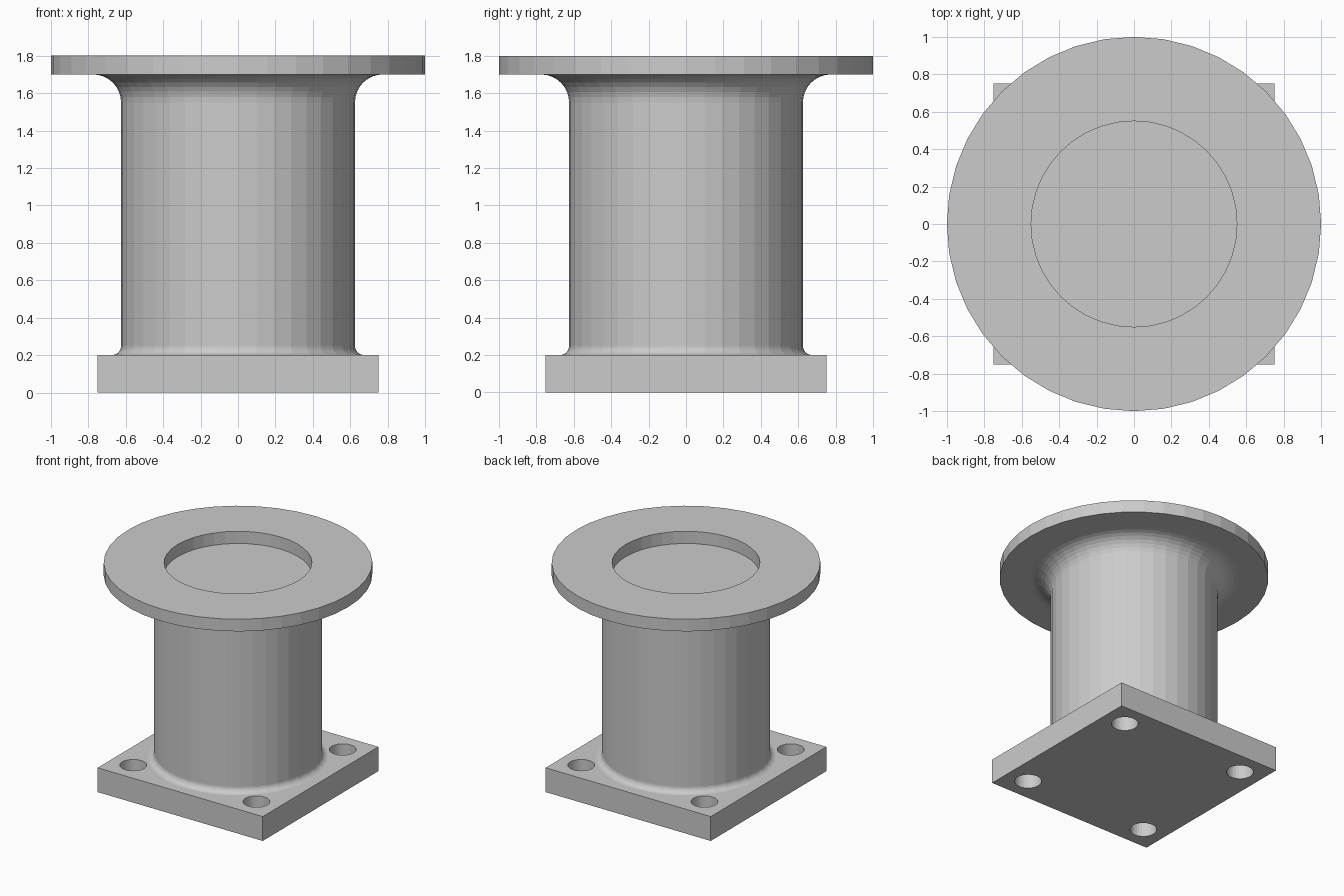
import bpy, bmesh
from math import sin, cos, pi

cube = bpy.data.objects.get("Cube")
if cube:
    bpy.data.objects.remove(cube)

SIDES = 40
BODY_R = 0.625
BASE_TOP, FLANGE_LOW, TOP = 0.2, 1.7, 1.8

grey = bpy.data.materials.new("plain grey")
grey.use_nodes = True
grey.diffuse_color = (0.6, 0.6, 0.6, 1)
grey.node_tree.nodes["Principled BSDF"].inputs["Base Color"].default_value = (0.6, 0.6, 0.6, 1)


def make_object(name, bm):
    mesh = bpy.data.meshes.new(name)
    bm.to_mesh(mesh)
    bm.free()
    mesh.materials.append(grey)
    obj = bpy.data.objects.new(name, mesh)
    bpy.context.collection.objects.link(obj)
    return obj


def revolve(name, profile):
    """Spin a (radius, height) profile, listed so that faces point outward."""
    bm = bmesh.new()
    rings = []
    for r, z in profile:
        if r == 0:
            rings.append([bm.verts.new((0, 0, z))] * SIDES)
        else:
            rings.append([bm.verts.new((r * cos(2 * pi * i / SIDES), r * sin(2 * pi * i / SIDES), z))
                          for i in range(SIDES)])
    for low, high in zip(rings, rings[1:]):
        for i in range(SIDES):
            j = (i + 1) % SIDES
            corners = dict.fromkeys((low[i], low[j], high[j], high[i]))
            bm.faces.new(list(corners))
    return make_object(name, bm)


def fillet(radius, z, direction, steps=8):
    """Concave quarter arc from a flat face at height z to the body wall."""
    return [(BODY_R + radius * (1 - sin(a)), z + direction * radius * (1 - cos(a)))
            for a in (k * pi / 2 / steps for k in range(steps + 1))]


# Round column with a small fillet at the foot and a large one below the flange
revolve("column", fillet(0.05, BASE_TOP, 1) + fillet(0.15, FLANGE_LOW, -1)[::-1])

# Round top flange with a shallow recess
revolve("top_flange", [(BODY_R + 0.15, FLANGE_LOW), (1, FLANGE_LOW), (1, TOP),
                       (0.55, TOP), (0.55, FLANGE_LOW), (0, FLANGE_LOW)])

# Square base plate
bm = bmesh.new()
bmesh.ops.create_cube(bm, size=1)
bmesh.ops.scale(bm, vec=(1.5, 1.5, BASE_TOP), verts=bm.verts)
bmesh.ops.translate(bm, vec=(0, 0, BASE_TOP / 2), verts=bm.verts)
base = make_object("base_plate", bm)

# Four bolt holes cut through the corners of the base
bm = bmesh.new()
for sx in (-1, 1):
    for sy in (-1, 1):
        hole = bmesh.ops.create_cone(bm, cap_ends=True, segments=32, radius1=0.1, radius2=0.1, depth=1)
        bmesh.ops.translate(bm, vec=(sx * 0.56, sy * 0.56, 0), verts=hole["verts"])
cutter = make_object("bolt_hole_cutter", bm)
cutter.hide_render = True
cutter.hide_set(True)
cut = base.modifiers.new("bolt_holes", "BOOLEAN")
cut.operation = "DIFFERENCE"
cut.solver = "EXACT"
cut.object = cutter
